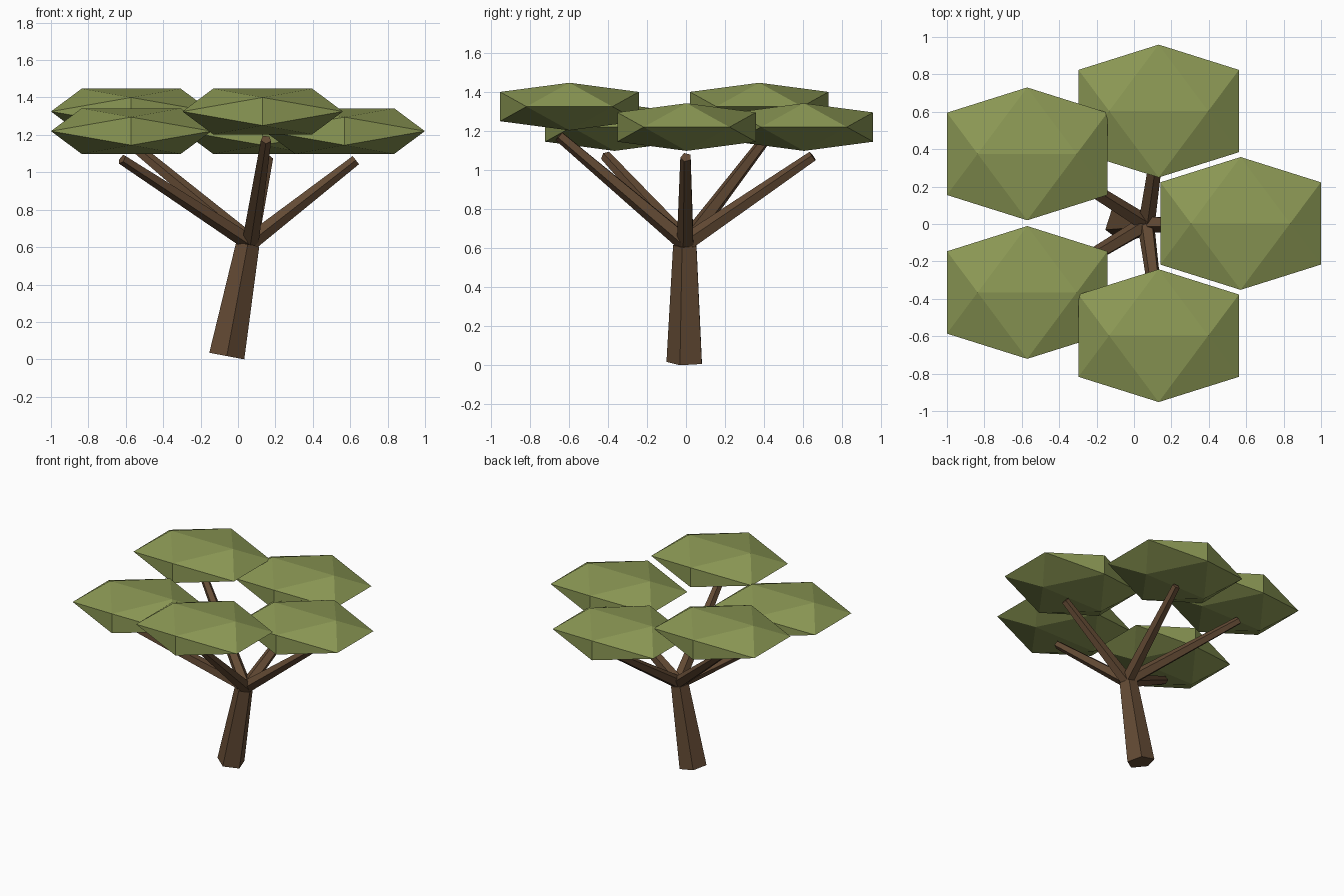
import bpy
import bmesh
from math import cos, sin, pi
from mathutils import Vector

if "Cube" in bpy.data.objects:
    bpy.data.objects.remove(bpy.data.objects["Cube"], do_unlink=True)


def material(name, rgb):
    mat = bpy.data.materials.new(name)
    mat.use_nodes = True
    mat.diffuse_color = (*rgb, 1)
    mat.node_tree.nodes["Principled BSDF"].inputs["Base Color"].default_value = (*rgb, 1)
    return mat


bark = material("brown bark", (0.127, 0.07, 0.035))
leaf = material("olive green leaves", (0.26, 0.315, 0.09))


def add_object(name, bm, mat):
    bmesh.ops.recalc_face_normals(bm, faces=bm.faces)
    mesh = bpy.data.meshes.new(name)
    bm.to_mesh(mesh)
    bm.free()
    mesh.materials.append(mat)
    obj = bpy.data.objects.new(name, mesh)
    bpy.context.collection.objects.link(obj)
    return obj


def limb(name, start, end, r_start, r_end, sides=5):
    """Tapered five-sided post between two points, ends square to its axis."""
    start, end = Vector(start), Vector(end)
    turn = Vector((0, 0, 1)).rotation_difference(end - start)
    bm = bmesh.new()
    rings = []
    for centre, r in ((start, r_start), (end, r_end)):
        angles = [-pi / 2 + 2 * pi * i / sides for i in range(sides)]
        rings.append([bm.verts.new(centre + turn @ Vector((r * cos(a), r * sin(a), 0)))
                      for a in angles])
    low, high = rings
    for i in range(sides):
        j = (i + 1) % sides
        bm.faces.new((low[i], low[j], high[j], high[i]))
    bm.faces.new(low[::-1])
    bm.faces.new(high)
    return add_object(name, bm, bark)


def canopy(name, centre):
    """Flattened icosahedron with a level ridge along x."""
    bm = bmesh.new()
    for a in (-1, 1):
        for b in (-1, 1):
            bm.verts.new((0.265 * a, 0, 0.122 * b))
            bm.verts.new((0.429 * a, 0.22 * b, 0))
            bm.verts.new((0, 0.355 * a, 0.075 * b))
    bmesh.ops.convex_hull(bm, input=bm.verts)
    obj = add_object(name, bm, leaf)
    obj.location = centre
    return obj


# Leaning trunk
limb("trunk", (-0.06, 0, 0.0175), (0.052, 0, 0.615), 0.1, 0.066)

# Branches, each with its leaf clump: name, branch tip, clump centre
crown = [
    ("front", (0.15, -0.65, 1.175), (0.132, -0.597, 1.325)),
    ("back", (0.16, 0.65, 1.07), (0.132, 0.604, 1.22)),
    ("left", (0.63, 0, 1.065), (0.57, 0.003, 1.22)),
    ("front_right", (-0.62, -0.41, 1.07), (-0.571, -0.366, 1.22)),
    ("back_right", (-0.6, 0.42, 1.175), (-0.571, 0.375, 1.325)),
]
for side, tip, centre in crown:
    limb(side + "_branch", (0.065, 0, 0.625), tip, 0.047, 0.029)
    canopy(side + "_canopy", centre)
